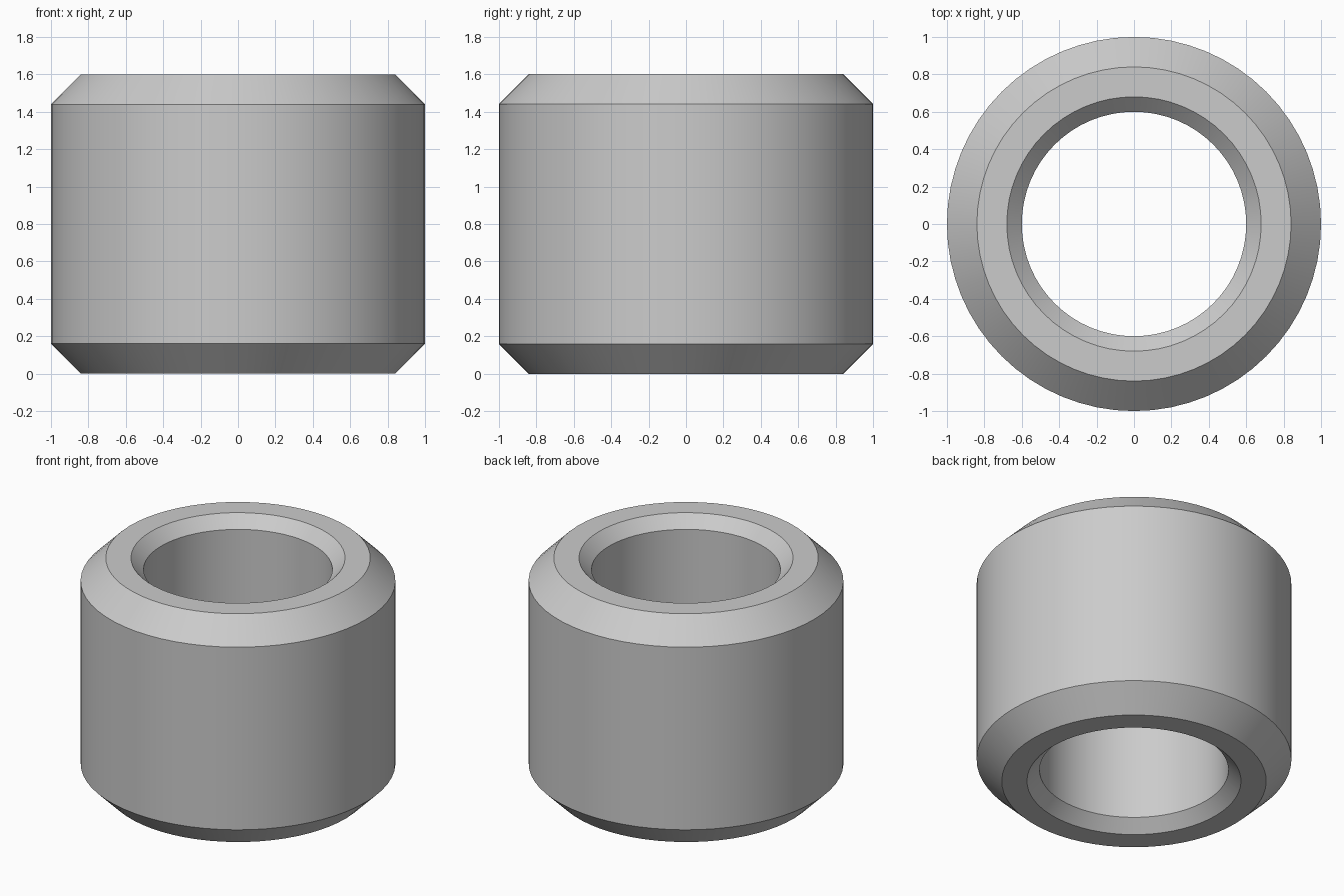
import bpy
import bmesh
import math

cube = bpy.data.objects.get("Cube")
if cube:
    bpy.data.objects.remove(cube, do_unlink=True)

SEGMENTS = 64
HEIGHT = 1.6
OUTER, BORE = 1.0, 0.6
OUTER_CHAMFER, BORE_CHAMFER = 0.16, 0.08

# Plain grey metal
grey = bpy.data.materials.new("grey_metal")
grey.use_nodes = True
colour = (0.6, 0.6, 0.6, 1.0)
grey.diffuse_color = colour
grey.node_tree.nodes["Principled BSDF"].inputs["Base Color"].default_value = colour

# Cross-section of the ring as (radius, z), chamfered inside and out
lower_half = [
    (BORE, BORE_CHAMFER),
    (BORE + BORE_CHAMFER, 0),
    (OUTER - OUTER_CHAMFER, 0),
    (OUTER, OUTER_CHAMFER),
]
profile = lower_half + [(r, HEIGHT - z) for r, z in reversed(lower_half)]

# Sweep the cross-section around the vertical axis
bm = bmesh.new()
rings = []
for i in range(SEGMENTS):
    a = math.tau * i / SEGMENTS
    rings.append([bm.verts.new((r * math.cos(a), r * math.sin(a), z)) for r, z in profile])
for i, ring in enumerate(rings):
    following = rings[(i + 1) % SEGMENTS]
    for j in range(len(profile)):
        k = (j + 1) % len(profile)
        bm.faces.new((ring[j], following[j], following[k], ring[k]))
bmesh.ops.recalc_face_normals(bm, faces=bm.faces)

mesh = bpy.data.meshes.new("bushing")
bm.to_mesh(mesh)
bm.free()
mesh.materials.append(grey)
bushing = bpy.data.objects.new("bushing", mesh)
bpy.context.collection.objects.link(bushing)

# Round walls smooth, chamfer edges sharp
bpy.ops.object.select_all(action="DESELECT")
bushing.select_set(True)
bpy.context.view_layer.objects.active = bushing
bpy.ops.object.shade_smooth_by_angle(angle=math.radians(30))
